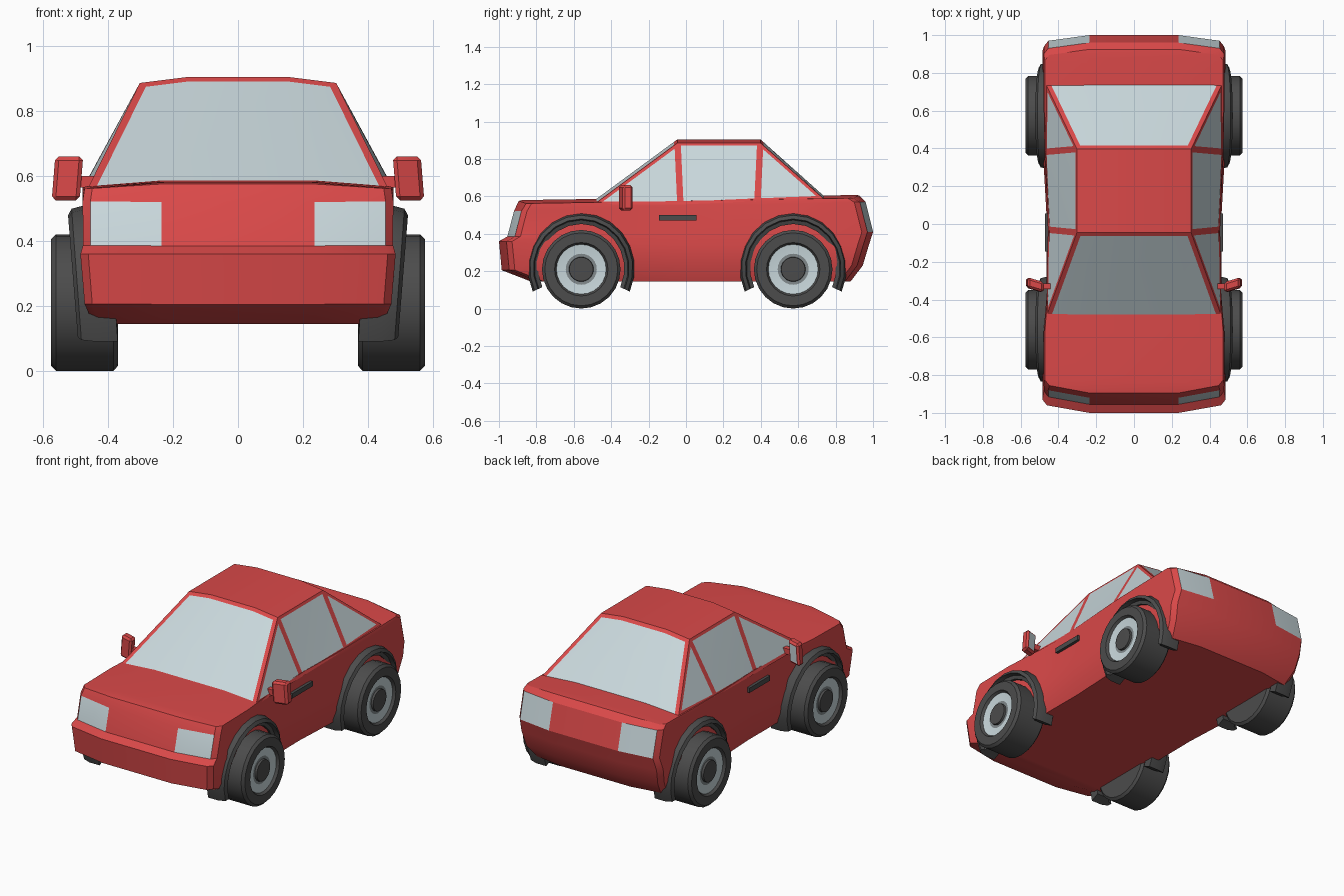
import bpy, bmesh, math
from mathutils import Vector

if "Cube" in bpy.data.objects:
    bpy.data.objects.remove(bpy.data.objects["Cube"])


def material(name, rgb):
    m = bpy.data.materials.new(name)
    m.diffuse_color = (*rgb, 1)
    m.use_nodes = True
    m.node_tree.nodes["Principled BSDF"].inputs["Base Color"].default_value = m.diffuse_color
    return m


RED, GLASS, DARK, GREY = range(4)
MATS = [material("red paint", (0.70, 0.066, 0.066)),
        material("pale glass", (0.58, 0.68, 0.71)),
        material("dark rubber", (0.072, 0.072, 0.072)),
        material("grey rim", (0.22, 0.25, 0.26))]


def finish(bm, name, mirror=False, angle=30):
    bmesh.ops.recalc_face_normals(bm, faces=bm.faces)
    me = bpy.data.meshes.new(name)
    bm.to_mesh(me)
    bm.free()
    for m in MATS:
        me.materials.append(m)
    me.shade_smooth()
    me.set_sharp_from_angle(angle=math.radians(angle))
    ob = bpy.data.objects.new(name, me)
    bpy.context.collection.objects.link(ob)
    if mirror:
        ob.modifiers.new("mirror", 'MIRROR').use_mirror_merge = False
    return ob


# Body: horizontal rings (front y, rear y, half width, front z, rear z)
def build_body():
    rings = [(-.83, .88, .445, .145, .145), (-.985, .945, .472, .205, .23),
             (-1.0, .975, .485, .36, .33), (-.955, 1.0, .477, .385, .41),
             (-.92, .96, .478, .52, .57), (-.895, .925, .472, .575, .605),
             (-.875, .91, .24, .58, .607)]
    bm = bmesh.new()
    loops = []
    for i, (yf, yr, hw, zf, zr) in enumerate(rings):
        top = i == len(rings) - 1
        plan = [(.235, yf), (hw * .95, yf + .04), (hw, yf + .07), (hw, -.57),
                (hw * .955, -.3), (hw * .95, 0), (hw * .99, .35), (hw, .6),
                (hw, yr - .06), (hw * .95, yr - .03), (.235, yr)]
        right = []
        for x, y in plan:
            x = min(x, .24) if top else x
            z = zf + (zr - zf) * (y - yf) / (yr - yf)
            if i == 5 and x > .3:
                z -= .014          # crowned hood and boot
            right.append((x, y, z))
        loops.append([bm.verts.new(p) for p in right] +
                     [bm.verts.new((-x, y, z)) for x, y, z in reversed(right)])
    n = len(loops[0])
    h = n // 2
    lights = (0, h - 2, h, n - 2)
    for i in range(len(loops) - 1):
        a, b = loops[i], loops[i + 1]
        for k in range(n):
            f = bm.faces.new((a[k], a[(k + 1) % n], b[(k + 1) % n], b[k]))
            if i == 3 and k in lights:
                f.material_index = GLASS    # head and tail lights
    for lp in (loops[0], loops[-1]):
        for k in range(h - 1):
            bm.faces.new((lp[k], lp[k + 1], lp[n - 2 - k], lp[n - 1 - k]))
    finish(bm, "car_body", angle=28)


# Cabin: roof, pillars and inset windows
def build_cabin():
    bm = bmesh.new()

    def row(y, hw, inner, z, drop):
        return [bm.verts.new((x, y, zz)) for x, zz in
                ((-hw, z - drop), (-inner, z), (inner, z), (hw, z - drop))]

    cowl = row(-.49, .464, .24, .578, .02)
    front = row(-.045, .302, .15, .905, .019)
    rear = row(.397, .302, .15, .905, .019)
    deck = row(.735, .464, .24, .604, .016)

    def strip(a, b):
        return [bm.faces.new((a[i], a[i + 1], b[i + 1], b[i])) for i in range(3)]

    screens = [strip(cowl, front), strip(rear, deck)]
    strip(front, rear)
    sides = []
    for s, i in ((-1, 0), (1, 3)):
        b1 = bm.verts.new((s * .456, -.03, .556))
        b2 = bm.verts.new((s * .470, .382, .574))
        sides += [bm.faces.new((cowl[i], b1, front[i])),
                  bm.faces.new((b1, b2, rear[i], front[i])),
                  bm.faces.new((b2, deck[i], rear[i]))]
    bmesh.ops.recalc_face_normals(bm, faces=bm.faces)
    for fs in screens:
        bmesh.ops.inset_region(bm, faces=fs, thickness=.024, use_even_offset=True)
    bmesh.ops.inset_individual(bm, faces=sides, thickness=.017, use_even_offset=True)
    for f in screens[0] + screens[1] + sides:
        f.material_index = GLASS
    finish(bm, "cabin", angle=20)


# Turned wheel: profile of (radius, x), one material per profile segment
def build_wheel(name, cy, cz=.21, seg=24):
    prof = [(0, .37), (.195, .37), (.21, .383), (.21, .56), (.195, .575), (.143, .575),
            (.133, .56), (.083, .553), (.066, .553), (.064, .566), (0, .568)]
    mats = [DARK] * 6 + [GLASS, GREY, DARK, DARK]
    bm = bmesh.new()
    rings = []
    for r, x in prof:
        if r == 0:
            rings.append([bm.verts.new((x, cy, cz))] * seg)
        else:
            rings.append([bm.verts.new((x, cy + r * math.cos(2 * math.pi * k / seg),
                                        cz + r * math.sin(2 * math.pi * k / seg)))
                          for k in range(seg)])
    for a, b, m in zip(rings, rings[1:], mats):
        for k in range(seg):
            j = (k + 1) % seg
            vs = list(dict.fromkeys((a[k], a[j], b[j], b[k])))
            bm.faces.new(vs).material_index = m
    finish(bm, name, mirror=True)


# Wheel arch: flared section swept over the wheel
def build_arch(name, cy, cz=.215, seg=14):
    sect = [(.237, .40), (.237, .490), (.258, .497), (.264, .523), (.284, .512),
            (.295, .47), (.295, .40)]
    bm = bmesh.new()
    rows = []
    for k in range(seg + 1):
        a = math.radians(-25 + 230 * k / seg)
        lean = .03 * (1 - math.sin(a)) / 1.42
        rows.append([bm.verts.new((x - lean, cy + r * .97 * math.cos(a), cz + r * math.sin(a)))
                     for r, x in sect])
    n = len(sect)
    for a, b in zip(rows, rows[1:]):
        for i in range(n):
            bm.faces.new((a[i], a[(i + 1) % n], b[(i + 1) % n], b[i]))
    bm.faces.new(rows[0])
    bm.faces.new(rows[-1])
    for f in bm.faces:
        f.material_index = DARK
    finish(bm, name, mirror=True)


def box(bm, lo, hi, mat=RED, bevel=0):
    lo, hi = Vector(lo), Vector(hi)
    vs = bmesh.ops.create_cube(bm, size=1)["verts"]
    for v in vs:
        v.co = Vector(((lo + hi)[i] / 2 + v.co[i] * (hi - lo)[i] for i in range(3)))
    faces = {f for v in vs for f in v.link_faces}
    for f in faces:
        f.material_index = mat
    if bevel:
        edges = list({e for f in faces for e in f.edges})
        bmesh.ops.bevel(bm, geom=edges, offset=bevel, segments=1, affect='EDGES')


build_body()
build_cabin()
for label, y in (("front", -.56), ("rear", .573)):
    build_wheel(label + "_wheel", y)
    build_arch(label + "_wheel_arch", y)

# Door handle
bm = bmesh.new()
box(bm, (.44, -.145, .47), (.472, .055, .5), DARK)
finish(bm, "door_handle", mirror=True)

# Wing mirror: bevelled housing swept back, with rear glass
bm = bmesh.new()
box(bm, (.482, -.35, .525), (.568, -.295, .66), RED, .012)
bm.normal_update()
back = max(bm.faces, key=lambda f: f.calc_center_median().y)
bmesh.ops.inset_individual(bm, faces=[back], thickness=.006)
back.material_index = GLASS
for v in bm.verts:
    v.co.y += (v.co.x - .525) * .3
    v.co.x -= (v.co.z - .59) * .08
finish(bm, "wing_mirror", mirror=True)

# Mirror arm
bm = bmesh.new()
box(bm, (.42, -.345, .565), (.495, -.315, .6))
finish(bm, "mirror_arm", mirror=True)
